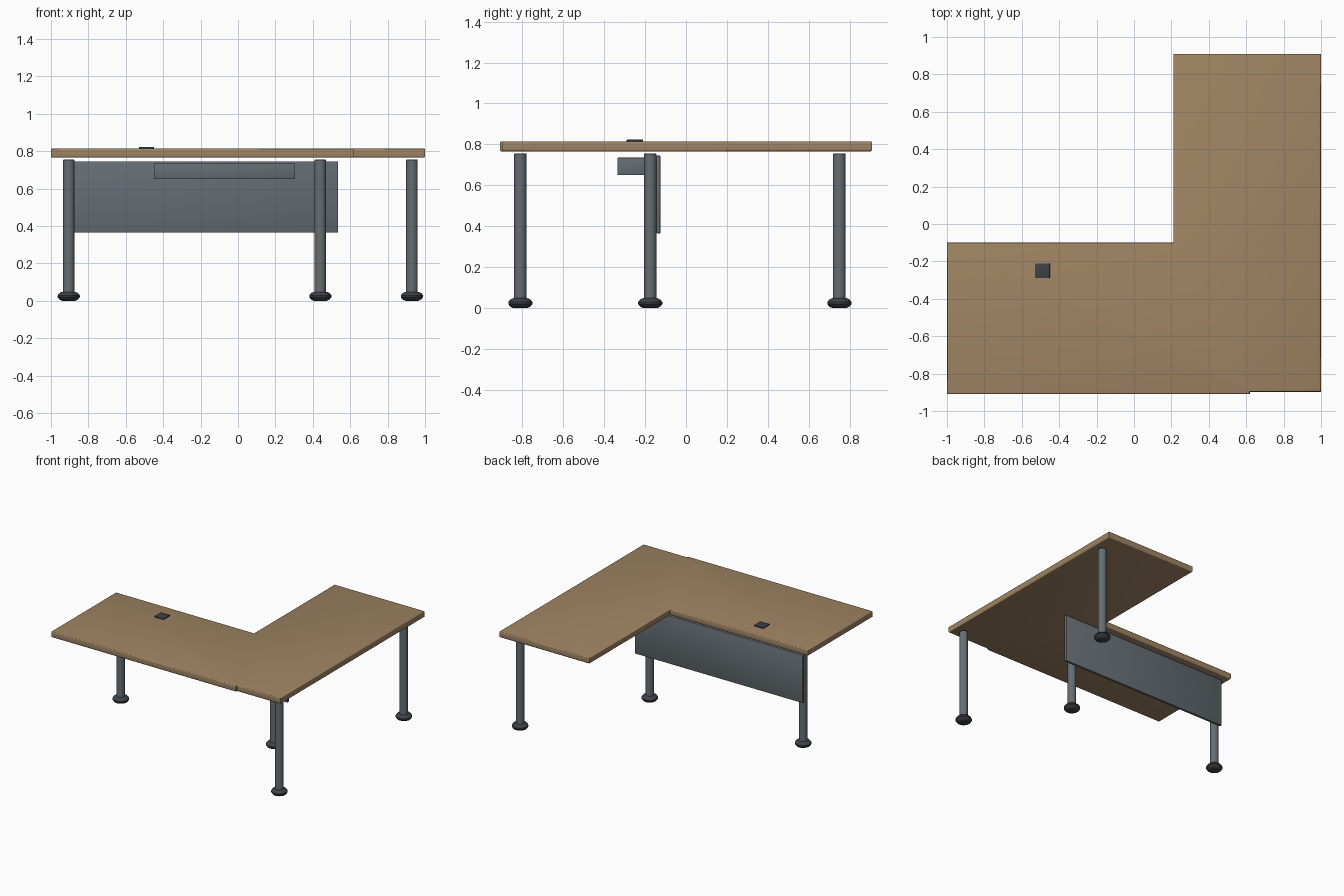
import bpy, bmesh, math
from mathutils import Vector

if "Cube" in bpy.data.objects:
    bpy.data.objects.remove(bpy.data.objects["Cube"])


def material(name, rgb):
    m = bpy.data.materials.new(name)
    m.use_nodes = True
    m.diffuse_color = (*rgb, 1)
    node = next(n for n in m.node_tree.nodes if n.type == 'BSDF_PRINCIPLED')
    node.inputs["Base Color"].default_value = (*rgb, 1)
    return m


wood = material("warm wood", (0.35, 0.23, 0.125))
steel = material("grey steel", (0.13, 0.155, 0.172))
dark = material("dark plastic", (0.048, 0.054, 0.065))


def finish(bm, name, mat):
    bmesh.ops.recalc_face_normals(bm, faces=bm.faces)
    mesh = bpy.data.meshes.new(name)
    bm.to_mesh(mesh)
    bm.free()
    mesh.materials.append(mat)
    ob = bpy.data.objects.new(name, mesh)
    bpy.context.collection.objects.link(ob)
    bpy.ops.object.select_all(action='DESELECT')
    ob.select_set(True)
    bpy.context.view_layer.objects.active = ob
    bpy.ops.object.shade_smooth_by_angle(angle=math.radians(32))
    return ob


def box(name, low, high, mat, bevel):
    low, high = Vector(low), Vector(high)
    bm = bmesh.new()
    bmesh.ops.create_cube(bm, size=1)
    bmesh.ops.scale(bm, vec=high - low, verts=bm.verts)
    bmesh.ops.translate(bm, vec=(low + high) / 2, verts=bm.verts)
    bmesh.ops.bevel(bm, geom=bm.edges[:], offset=bevel, segments=2,
                    profile=0.5, affect='EDGES')
    return finish(bm, name, mat)


def lathe(name, profile, x, y, mat, steps=32):
    bm = bmesh.new()
    verts = [bm.verts.new((r, 0, z)) for r, z in profile]
    edges = [bm.edges.new(pair) for pair in zip(verts, verts[1:])]
    bmesh.ops.spin(bm, geom=verts + edges, cent=(0, 0, 0), axis=(0, 0, 1),
                   angle=math.tau, steps=steps)
    bmesh.ops.remove_doubles(bm, verts=bm.verts, dist=0.0001)
    bmesh.ops.translate(bm, vec=(x, y, 0), verts=bm.verts)
    return finish(bm, name, mat)


# L-shaped desktop with rounded upper and lower rims
outline = [(-1, -0.91), (0.62, -0.91), (0.62, -0.897), (1, -0.897),
           (1, 0.91), (0.21, 0.91), (0.21, -0.1), (-1, -0.1)]
bm = bmesh.new()
base = bm.faces.new([bm.verts.new((x, y, 0.765)) for x, y in outline])
grown = bmesh.ops.extrude_face_region(bm, geom=[base], use_keep_orig=True)["geom"]
bmesh.ops.translate(bm, vec=(0, 0, 0.05),
                    verts=[v for v in grown if isinstance(v, bmesh.types.BMVert)])
bmesh.ops.recalc_face_normals(bm, faces=bm.faces)
rims = [e for e in bm.edges if abs(e.verts[0].co.z - e.verts[1].co.z) < 0.001]
bmesh.ops.bevel(bm, geom=rims, offset=0.009, segments=3, profile=0.5,
                affect='EDGES')
finish(bm, "desktop", wood)

# Legs with rounded feet
leg_profile = [(0, 0.03), (0.031, 0.03), (0.031, 0.752), (0.028, 0.755), (0, 0.755)]
foot_profile = [(0, 0), (0.035, 0), (0.05, 0.007), (0.059, 0.019), (0.059, 0.029),
                (0.05, 0.041), (0.035, 0.048), (0, 0.048)]
places = {"left_front": (0.93, -0.81), "left_back": (0.93, 0.75),
          "middle": (0.44, -0.175), "right": (-0.905, -0.175)}
for place, (x, y) in places.items():
    lathe(place + "_leg", leg_profile, x, y, steel)
    lathe(place + "_foot", foot_profile, x, y, dark)

# Modesty panel, under-desk tray and cable cover
box("modesty_panel", (-0.935, -0.145, 0.365), (0.535, -0.125, 0.745), steel, 0.004)
box("cable_tray", (-0.45, -0.335, 0.65), (0.305, -0.165, 0.735), steel, 0.004)
box("cable_cover", (-0.53, -0.29, 0.81), (-0.45, -0.21, 0.823), dark, 0.002)
